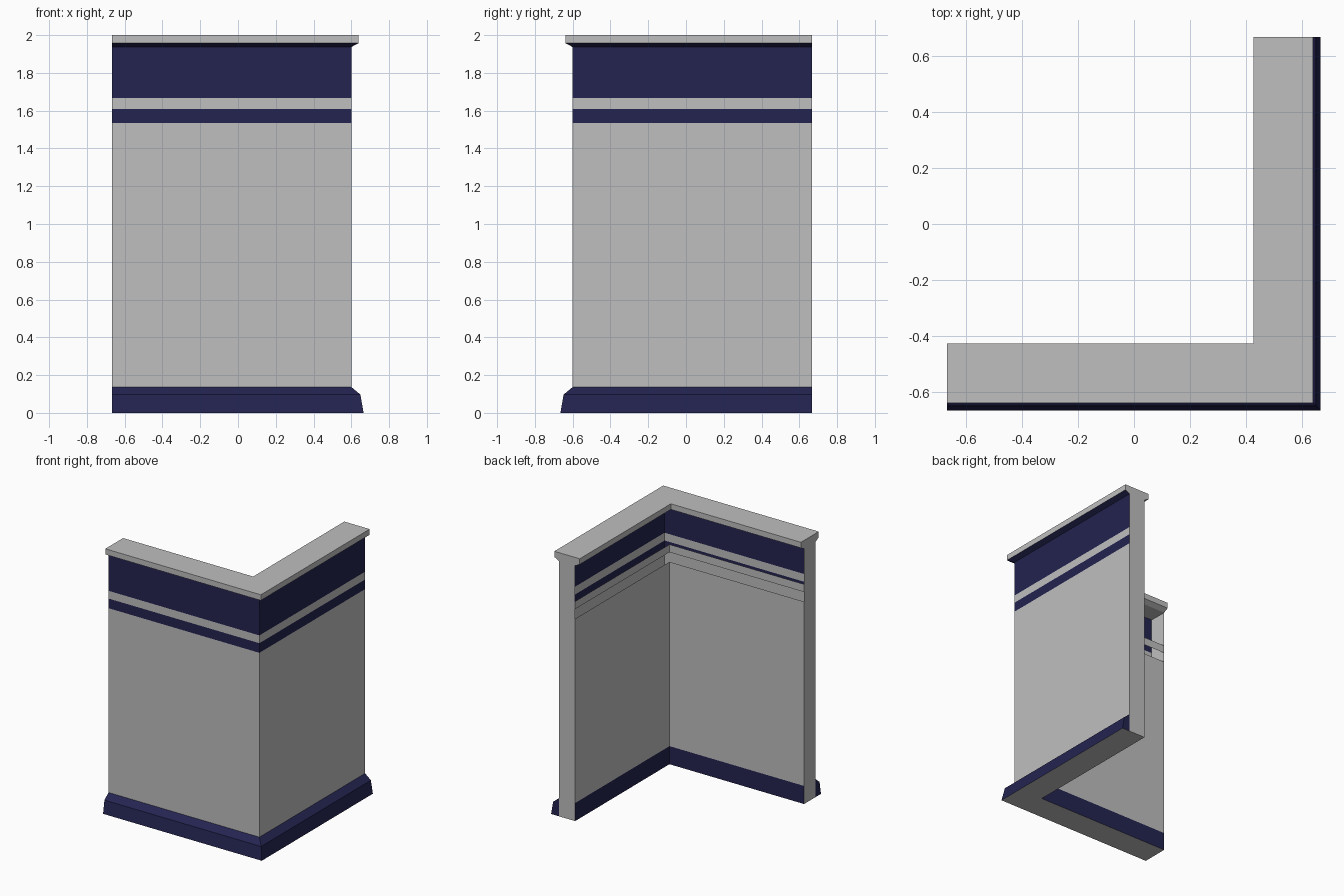
import bpy

cube = bpy.data.objects.get("Cube")
if cube:
    bpy.data.objects.remove(cube, do_unlink=True)

END = 0.667     # free end of each wall leg
OUT = 0.6       # outer wall plane
INN = 0.463     # inner wall plane
SOFFIT = 1.937  # underside of the coping


def make_material(name, rgb):
    mat = bpy.data.materials.new(name)
    mat.use_nodes = True
    color = (*rgb, 1.0)
    mat.diffuse_color = color
    mat.node_tree.nodes["Principled BSDF"].inputs["Base Color"].default_value = color
    return mat


MATERIALS = [make_material("light_gray", (0.52, 0.52, 0.52)),
             make_material("navy_blue", (0.017, 0.017, 0.082))]
GRAY, NAVY = 0, 1


def make_object(name, polygons):
    """polygons: list of (corner points, material slot)."""
    verts, faces, slots = [], [], []
    for points, slot in polygons:
        faces.append(range(len(verts), len(verts) + len(points)))
        verts.extend(points)
        slots.append(slot)
    mesh = bpy.data.meshes.new(name)
    mesh.from_pydata(verts, [], [tuple(f) for f in faces])
    for mat in MATERIALS:
        mesh.materials.append(mat)
    for poly, slot in zip(mesh.polygons, slots):
        poly.material_index = slot
    mesh.update()
    obj = bpy.data.objects.new(name, mesh)
    bpy.context.collection.objects.link(obj)
    return obj


def front_leg(c, z):
    return (-END, -c, z)


def corner(c, z):
    return (c, -c, z)


def side_leg(c, z):
    return (c, END, z)


def sweep(profile, slots):
    """Carry an open profile of (offset, height) round the mitred corner."""
    polygons = []
    for a, b, slot in zip(profile, profile[1:], slots):
        polygons.append(([front_leg(*a), corner(*a), corner(*b), front_leg(*b)], slot))
        polygons.append(([corner(*a), side_leg(*a), side_leg(*b), corner(*b)], slot))
    return polygons


def ends(profile, slot):
    """Close both free ends with a flat section."""
    return [([front_leg(*p) for p in profile], slot),
            ([side_leg(*p) for p in reversed(profile)], slot)]


# Outer skin with its painted bands
make_object("outer_wall", sweep(
    [(OUT, z) for z in (0.137, 1.535, 1.608, 1.667, SOFFIT)],
    [GRAY, NAVY, GRAY, NAVY]))

# Inner lining, open where the navy bands of the outer skin show through
make_object("inner_wall", sweep([(INN, 1.535), (INN, 0.137)], [GRAY]))
make_object("inner_rail", sweep([(INN, 1.667), (INN, 1.608)], [GRAY]))
make_object("inner_skirting", sweep([(INN, 0.137), (INN, 0)], [NAVY]))

# Plain plates on the free ends
make_object("wall_ends", ends([(INN, 0), (OUT, 0), (OUT, SOFFIT), (INN, SOFFIT)], GRAY))

# Sloped plinth along the outside, and the underside of the wall
plinth = [(0.665, 0), (0.648, 0.097), (OUT, 0.137)]
make_object("plinth", sweep(plinth, [NAVY, NAVY]) + ends(plinth + [(OUT, 0)], NAVY))
make_object("underside", sweep([(INN, 0), (0.665, 0)], [GRAY]))

# Coping with chamfered lower edges, navy on the outer chamfer
coping = [(OUT, SOFFIT), (0.638, 1.957), (0.638, 2), (0.425, 2), (0.425, 1.957), (INN, SOFFIT)]
make_object("coping", sweep(coping + coping[:1], [NAVY] + [GRAY] * 5) + ends(coping, GRAY))
